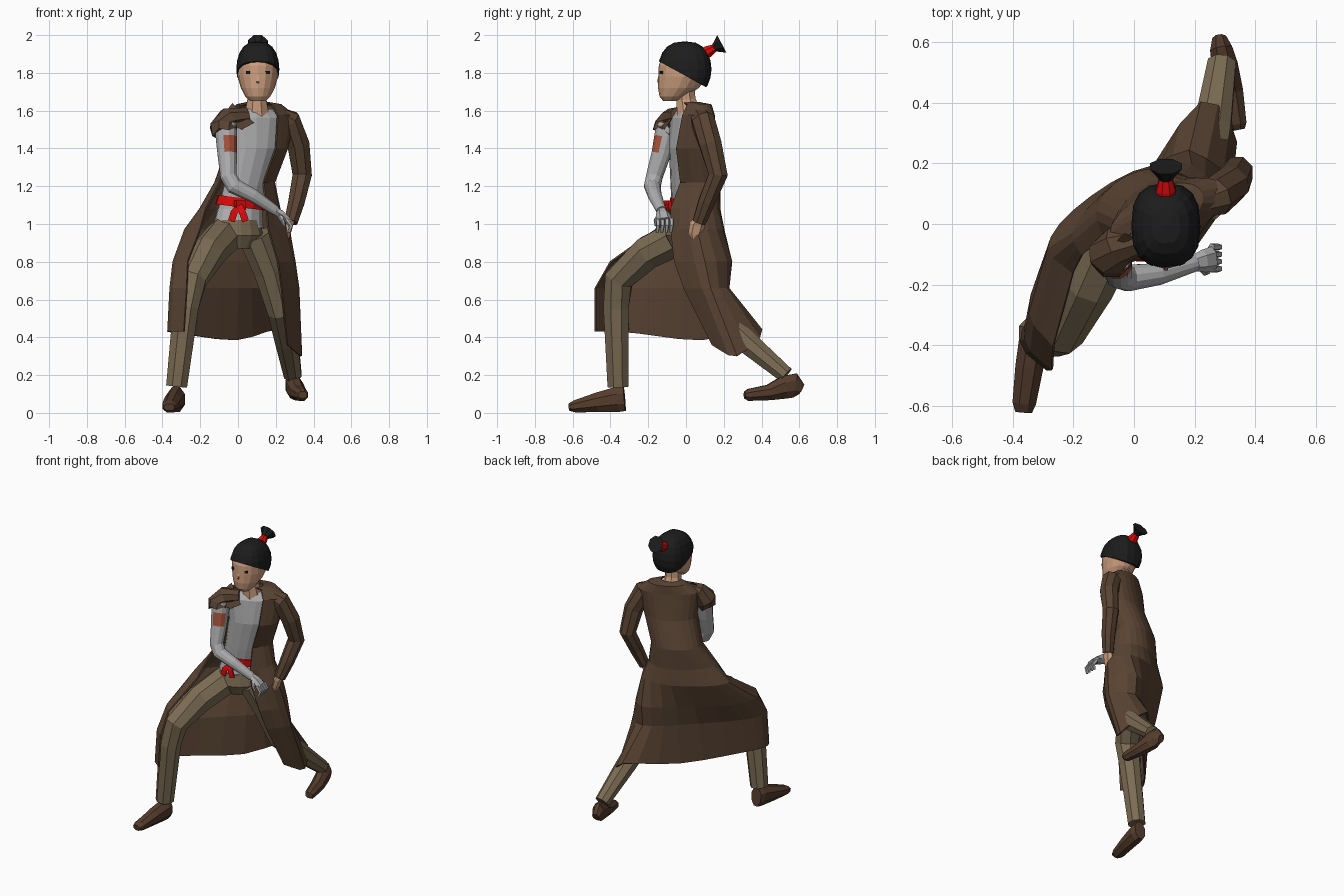
import bpy, bmesh, math
from mathutils import Vector as V

def mat(name, r, g, b):
    m = bpy.data.materials.new(name)
    m.diffuse_color = (r, g, b, 1)
    return m

BROWN = mat("coat brown", .1, .057, .033)
KHAKI = mat("trouser khaki", .2, .15, .088)
GREY = mat("cloth grey", .42, .42, .43)
SKIN = mat("skin", .6, .34, .21)
BLACK = mat("hair black", .012, .012, .013)
RED = mat("ribbon red", .7, .003, .003)
RUST = mat("patch rust", .38, .085, .045)
SHOE = mat("shoe brown", .09, .046, .026)
TURN = math.radians(25)          # body is twisted, right side forward

def finish(name, bm, *mats):
    bmesh.ops.recalc_face_normals(bm, faces=bm.faces)
    me = bpy.data.meshes.new(name)
    bm.to_mesh(me)
    bm.free()
    ob = bpy.data.objects.new(name, me)
    bpy.context.collection.objects.link(ob)
    for m in mats:
        me.materials.append(m)
    return ob

def loft(name, rings, m, closed=True):
    bm = bmesh.new()
    vs = [[bm.verts.new(p) for p in r] for r in rings]
    n = len(vs[0])
    for a, b in zip(vs, vs[1:]):
        for i in range(n if closed else n - 1):
            j = (i + 1) % n
            bm.faces.new((a[i], a[j], b[j], b[i]))
    if closed:
        bm.faces.new(vs[0])
        bm.faces.new(vs[-1])
    return finish(name, bm, m)

def arc(z, cx, cy, rx, ry, a0=0, a1=360, n=14, turn=TURN, ends=False):
    out = []
    for i in range(n):
        a = math.radians(a0 + (a1 - a0) * i / (n - 1 if ends else n))
        u, v = rx * math.cos(a), ry * math.sin(a)
        out.append(V((cx + u * math.cos(turn) - v * math.sin(turn),
                      cy + u * math.sin(turn) + v * math.cos(turn), z)))
    return out

def tube(name, pts, radii, m, ref=(0, 1, 0), n=8):
    pts, ref, rings = [V(p) for p in pts], V(ref), []
    for i, (p, r) in enumerate(zip(pts, radii)):
        t = V()
        if i: t += (p - pts[i - 1]).normalized()
        if i < len(pts) - 1: t += (pts[i + 1] - p).normalized()
        side = t.cross(ref).normalized()
        up = side.cross(t).normalized()
        a, b = r if isinstance(r, tuple) else (r, r)
        rings.append([p + side * a * math.cos(k) + up * b * math.sin(k)
                      for k in (2 * math.pi * (j + .5) / n for j in range(n))])
    return loft(name, rings, m)

def plate(name, loc, size, m, rz=0):
    bpy.ops.mesh.primitive_cube_add(size=1, location=loc, rotation=(0, 0, rz))
    ob = bpy.context.object
    ob.name, ob.scale = name, size
    ob.data.materials.append(m)
    return ob

def smooth_row(c, sub=3):
    c = [V(p) for p in c]
    e = [2 * c[0] - c[1]] + c + [2 * c[-1] - c[-2]]
    out = []
    for i in range(1, len(e) - 2):
        p0, p1, p2, p3 = e[i - 1:i + 3]
        for k in range(sub):
            t = k / sub
            out.append(.5 * (2 * p1 + (p2 - p0) * t + (2 * p0 - 5 * p1 + 4 * p2 - p3) * t * t
                             + (3 * p1 - p0 - 3 * p2 + p3) * t ** 3))
    return out + [c[-1]]

# Shirt, belt and hips
loft("shirt", [arc(*r) for r in (
    (1.61, .1, .02, .09, .05), (1.56, .1, .02, .18, .08), (1.4, .09, .01, .14, .09),
    (1.2, .04, .015, .125, .09), (1.08, .01, .02, .125, .088), (.98, 0, .01, .142, .1))], GREY)
belt = loft("belt", [arc(1.14, .02, .02, .133, .096), arc(1.09, .01, .02, .138, .099)], RED)
for v in belt.data.vertices:
    v.co.z -= .13 * v.co.x
loft("trouser_hips", [arc(*r) for r in (
    (1.02, 0, 0, .12, .09), (.94, 0, 0, .14, .105), (.87, 0, 0, .08, .07))], KHAKI)
plate("belt_knot", (.01, -.09, 1.1), (.055, .03, .05), RED, TURN)
for x in (-.035, .04):
    tube("belt_tail", [(.01, -.1, 1.1), (x * .6, -.118, 1.06), (x, -.12, 1.015)],
         [(.016, .008), (.026, .008), (.026, .006)], RED, n=4)

# Long open coat: torso arcs, then skirt rows draped over both legs
rows = [arc(*r, 195, -70, 7, TURN, True) for r in (
    (1.64, .105, .02, .065, .05), (1.63, .11, .05, .125, .07), (1.575, .11, .03, .205, .09),
    (1.4, .1, .025, .17, .117), (1.22, .035, .05, .165, .12))]
skirt = {
    1.08: ((-.17, -.1), (-.2, -.03), (-.12, .08), (.03, .17), (.16, .16), (.22, .07), (.15, -.08)),
    .97: ((-.2, -.16), (-.28, -.08), (-.2, .04), (0, .17), (.19, .19), (.27, .06), (.16, -.08)),
    .8: ((-.265, -.4), (-.342, -.29), (-.27, -.1), (-.01, .115), (.18, .24), (.3, .1), (.21, -.06)),
    .66: ((-.27, -.48), (-.358, -.38), (-.29, -.21), (-.0, .09), (.18, .225), (.32, .13), (.23, -.01))}
rows += [[(x, y, z) for x, y in r] for z, r in skirt.items()]
rows.append([(-.285, -.48, .43), (-.37, -.39, .43), (-.3, -.25, .42), (-.01, .08, .385),
             (.22, .4, .44), (.335, .27, .3), (.26, .14, .36)])
coat = loft("long_coat", [smooth_row(r) for r in rows], BROWN, False)
sol = coat.modifiers.new("cloth", "SOLIDIFY")
sol.thickness, sol.offset = .01, 0

# Coat sleeves: full left one, torn short right one
tube("left_sleeve", [(.2, .06, 1.58), (.27, .09, 1.545), (.32, .13, 1.42), (.34, .17, 1.26),
                     (.31, .11, 1.12), (.28, .07, 1.01)],
     [.045, .066, .063, .055, .047, .038], BROWN)
cap = tube("torn_sleeve", [(.05, -.04, 1.575), (-.05, -.07, 1.555), (-.078, -.1, 1.51), (-.07, -.115, 1.475)],
           [.045, .065, .075, .07], BROWN)
for i, v in enumerate(cap.data.vertices[-8:]):
    v.co.z += .012 if i % 2 else -.008

# Lapel flap fallen over the right chest
loft("lapel", [[V((-.03, -.03, 1.64)), V((.0, -.09, 1.575)), V((.085, -.09, 1.535))],
               [V((-.06, -.06, 1.6)), V((-.05, -.145, 1.53)), V((.02, -.115, 1.5))]], BROWN)

# Right arm with a rust patch on its front faces, and a gloved hand
arm = tube("right_arm", [(-.064, -.1, 1.53), (-.062, -.112, 1.46), (-.057, -.132, 1.37), (-.05, -.168, 1.25),
                         (-.02, -.178, 1.2), (.08, -.165, 1.15), (.2, -.13, 1.07)],
           [.06, .058, .053, .045, .045, .037, .027], GREY, n=12)
arm.data.materials.append(RUST)
for f in arm.data.polygons:
    if 1.38 < f.center.z < 1.45 and f.normal.dot(V((.5, -.866, 0))) > .72:
        f.material_index = 1
tube("right_palm", [(.19, -.13, 1.075), (.23, -.122, 1.05), (.262, -.115, 1.02)],
     [(.022, .025), (.024, .038), (.02, .042)], GREY, n=6)
for i in range(4):
    y = -.148 + .024 * i
    tube("right_finger", [(.255, y, 1.025), (.28, y, .99), (.268, y - .005, .955)],
         [.013, .012, .008], GREY, n=5)
tube("right_thumb", [(.22, -.14, 1.05), (.235, -.16, 1.02), (.245, -.158, .99)],
     [.014, .012, .008], GREY, n=5)

# Left hand resting on the hip
tube("left_hand", [(.285, .075, 1.03), (.272, .06, .995), (.262, .05, .95), (.26, .045, .92)],
     [(.022, .028), (.022, .042), (.02, .038), (.012, .02)], SKIN, n=6)

# Trouser legs in a deep lunge
X, Z = (1, 0, 0), (0, 0, 1)
tube("right_leg", [(-.07, -.02, .94), (-.155, -.2, .85), (-.242, -.355, .71), (-.276, -.37, .56), (-.325, -.36, .14)],
     [.1, .094, .082, .073, .06], KHAKI, X)
tube("left_leg", [(.09, .03, .94), (.165, .085, .75), (.225, .14, .54), (.258, .31, .385), (.29, .53, .2)],
     [.095, .085, .072, (.066, .066), (.047, .05)], KHAKI, X)

# Shoes
tube("right_shoe", [(-.325, -.325, .075), (-.328, -.36, .072), (-.345, -.47, .055), (-.362, -.59, .034), (-.364, -.62, .03)],
     [(.042, .07), (.052, .072), (.05, .056), (.042, .034), (.03, .02)], SHOE, Z)
tube("left_shoe", [(.282, .612, .125), (.288, .575, .145), (.3, .52, .135), (.317, .44, .108), (.338, .33, .095), (.342, .31, .095)],
     [(.025, .03), (.04, .07), (.047, .065), (.046, .045), (.036, .034), (.026, .02)], SHOE, Z)

# Head and neck
HX = .105
tube("neck", [(.1, .02, 1.56), (.1, .0, 1.66), (HX, -.005, 1.75)], [.075, .054, .055], SKIN)
loft("head", [arc(z, HX, cy, rx, ry, n=16, turn=0) for z, cy, rx, ry in (
    (1.65, -.085, .04, .035), (1.675, -.07, .066, .07), (1.72, -.04, .09, .108), (1.78, -.017, .107, .13),
    (1.84, -.01, .11, .134), (1.9, -.005, .095, .115))], SKIN)
tube("nose", [(HX, -.138, 1.80), (HX, -.147, 1.755), (HX, -.14, 1.745)], [.006, .01, .007], SKIN, n=4)
for s in (-1, 1):
    plate("eye", (HX + s * .052, -.131, 1.803), (.022, .008, .016), BLACK, s * .42)

# Hair cap, slightly boxy, cut along a line falling to the nape
bm = bmesh.new()
bmesh.ops.create_uvsphere(bm, u_segments=16, v_segments=10, radius=1)
box = lambda c: math.copysign(abs(c) ** .76, c)
for v in bm.verts:
    v.co = V((HX + box(v.co.x) * .114, -.006 + box(v.co.y) * .141, 1.82 + v.co.z * .147))
bmesh.ops.bisect_plane(bm, geom=bm.verts[:] + bm.edges[:] + bm.faces[:], plane_co=(0, -.15, 1.865),
                       plane_no=(0, -.55, -1), clear_outer=True)
bmesh.ops.holes_fill(bm, edges=[e for e in bm.edges if e.is_boundary])
finish("hair", bm, BLACK)

# Topknot with red ribbon
tube("hair_ribbon", [(HX, .08, 1.89), (HX, .115, 1.912), (HX, .153, 1.933)], [.038, .034, .022], RED, X)
tube("topknot", [(HX, .145, 1.928), (HX, .165, 1.94), (HX, .19, 1.953)], [.02, .035, .057], BLACK, X)
